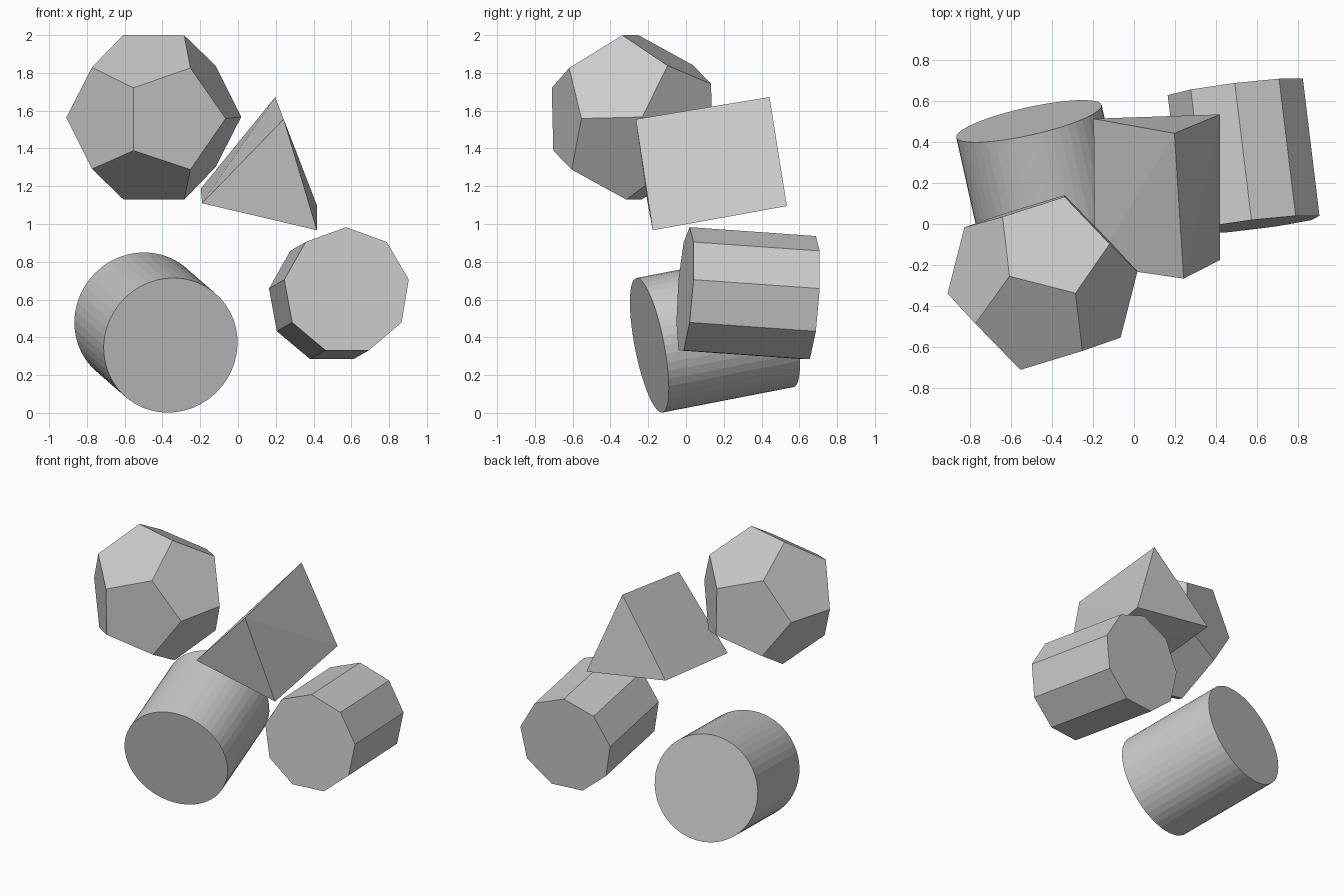
import bpy, bmesh, math
from mathutils import Vector, Matrix

if "Cube" in bpy.data.objects:
    bpy.data.objects.remove(bpy.data.objects["Cube"])


def add_object(name, bm):
    mesh = bpy.data.meshes.new(name)
    bm.to_mesh(mesh)
    bm.free()
    ob = bpy.data.objects.new(name, mesh)
    bpy.context.collection.objects.link(ob)
    return ob


def hull(name, points, merge_flat=False):
    """Convex solid around a few points."""
    bm = bmesh.new()
    for p in points:
        bm.verts.new(p)
    bmesh.ops.convex_hull(bm, input=bm.verts[:])
    if merge_flat:
        bmesh.ops.dissolve_limit(bm, angle_limit=math.radians(1),
                                 verts=bm.verts[:], edges=bm.edges[:])
    bmesh.ops.recalc_face_normals(bm, faces=bm.faces[:])
    return add_object(name, bm)


def rod(name, start, end, radius, sides):
    """Straight prism between two cap centres, one corner facing up."""
    start, end = Vector(start), Vector(end)
    axis = (end - start).normalized()
    up = Vector((0, 0, 1))
    up = (up - axis * up.dot(axis)).normalized()
    side = up.cross(axis)
    frame = Matrix((up, side, axis)).transposed().to_4x4()
    bm = bmesh.new()
    bmesh.ops.create_cone(bm, cap_ends=True, segments=sides, radius1=radius,
                          radius2=radius, depth=(end - start).length)
    # turn the first corner onto the local x axis, which points up
    first = max(bm.verts, key=lambda v: v.co.x)
    turn = Matrix.Rotation(-math.atan2(first.co.y, first.co.x), 4, 'Z')
    bmesh.ops.transform(bm, verts=bm.verts[:],
                        matrix=Matrix.Translation((start + end) / 2) @ frame @ turn)
    return add_object(name, bm)


# Round cylinder, lower left
rod("cylinder", (-0.357, -0.194, 0.358), (-0.512, 0.501, 0.493), 0.363, 48)

# Nine-sided prism, lower right
rod("nine_sided_prism", (0.575, -0.004, 0.647), (0.494, 0.664, 0.600), 0.337, 9)

# Slightly twisted three-sided prism, upper right: front then back triangle
hull("twisted_triangular_prism", [
    (0.242, -0.266, 1.555), (0.418, -0.176, 0.967), (-0.190, -0.203, 1.110),
    (0.197, 0.442, 1.672), (0.419, 0.534, 1.095), (-0.197, 0.513, 1.187)])

# Dodecahedron, upper left: cube corners plus three sets of roof edges
phi = (1 + math.sqrt(5)) / 2
pts = [(x, y, z) for x in (-1, 1) for y in (-1, 1) for z in (-1, 1)]
for a in (-phi, phi):
    for b in (-1 / phi, 1 / phi):
        pts += [(0, a, b), (b, 0, a), (a, b, 0)]
place = (Matrix.Translation((-0.446, -0.285, 1.565))
         @ Matrix.Rotation(math.radians(1.4), 4, 'X')
         @ Matrix.Rotation(math.radians(-14.3), 4, 'Z')
         @ Matrix.Scale(0.269, 4))
hull("dodecahedron", [place @ Vector(p) for p in pts], merge_flat=True)
